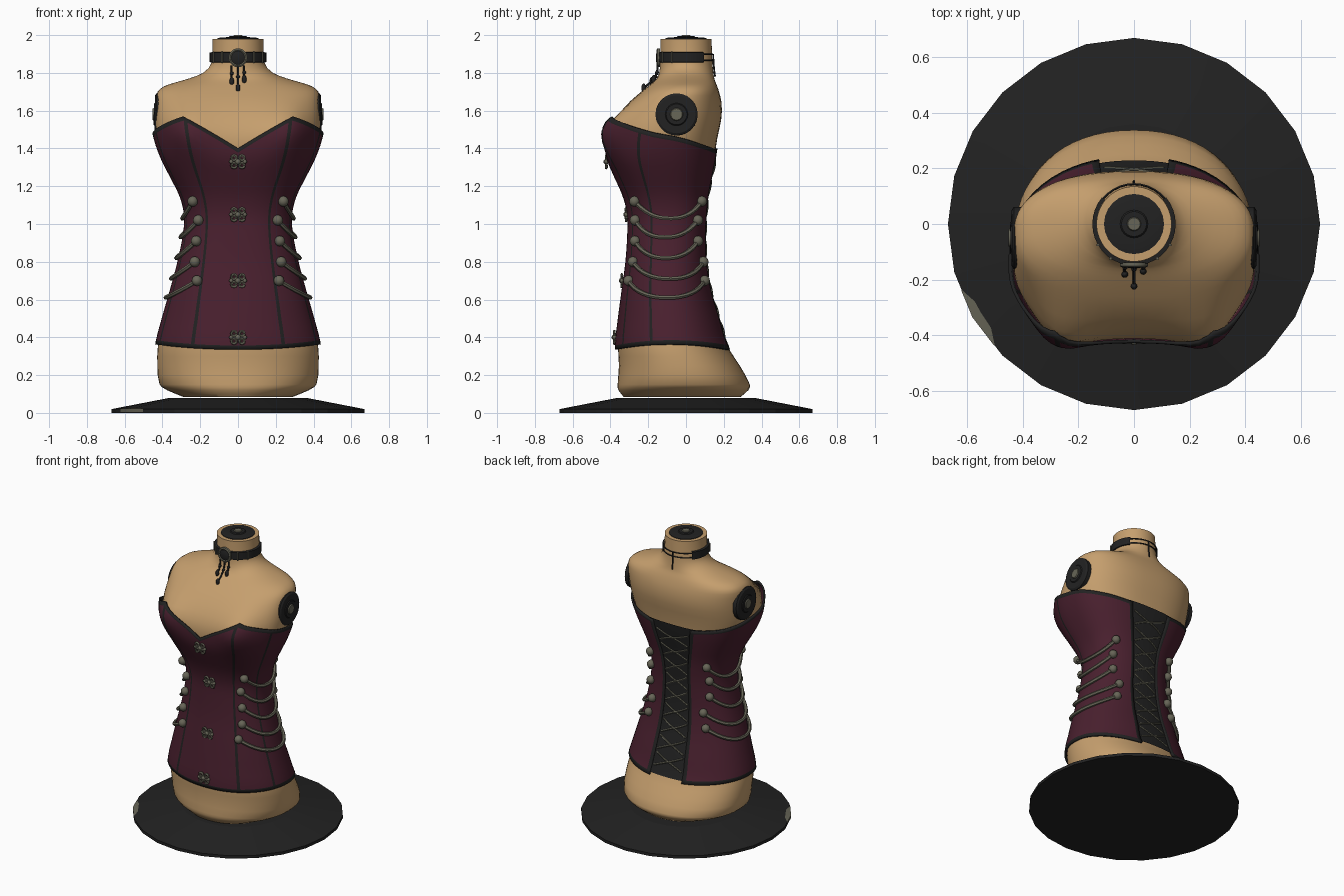
import bpy, bmesh, math
from mathutils import Vector, Matrix

if "Cube" in bpy.data.objects:
    bpy.data.objects.remove(bpy.data.objects["Cube"])

def material(name, rgb):
    m = bpy.data.materials.new(name)
    m.diffuse_color = (*rgb, 1)
    m.use_nodes = True
    m.node_tree.nodes["Principled BSDF"].inputs["Base Color"].default_value = m.diffuse_color
    return m

SKIN = material("tan_fabric", (0.56, 0.345, 0.155))
WINE = material("burgundy_satin", (0.068, 0.0145, 0.028))
BLACK = material("black_trim", (0.016, 0.016, 0.016))
METAL = material("aged_metal", (0.135, 0.13, 0.095))

# torso sections: height, half width, front y, back y
SECTIONS = [
    (0.085, .29, -.33, .29), (0.12, .375, -.358, .33), (0.15, .415, -.362, .338),
    (0.25, .427, -.355, .285), (0.36, .423, -.36, .215), (0.5, .388, -.345, .17),
    (0.65, .345, -.325, .125), (0.8, .305, -.305, .10), (0.95, .275, -.295, .095),
    (1.05, .27, -.295, .10), (1.15, .295, -.32, .11), (1.25, .345, -.365, .13),
    (1.35, .395, -.405, .15), (1.45, .43, -.41, .165), (1.52, .437, -.39, .18),
    (1.58, .437, -.355, .19), (1.65, .435, -.295, .187), (1.70, .425, -.237, .175),
    (1.73, .39, -.20, .165), (1.75, .33, -.175, .157), (1.77, .26, -.155, .15),
    (1.80, .185, -.142, .145), (1.85, .142, -.137, .14), (1.98, .135, -.135, .135)]

def section(z):
    """Smooth (hermite) interpolation of the section table."""
    S = SECTIONS
    z = min(max(z, S[0][0]), S[-1][0])
    i = next(k for k in range(len(S) - 1) if z <= S[k + 1][0])
    def slope(k, c):
        a, b = S[max(k - 1, 0)], S[min(k + 1, len(S) - 1)]
        return (b[c] - a[c]) / (b[0] - a[0])
    h = S[i + 1][0] - S[i][0]
    u = (z - S[i][0]) / h
    return [(2*u**3 - 3*u**2 + 1) * S[i][c] + (u**3 - 2*u**2 + u) * h * slope(i, c)
            + (3*u**2 - 2*u**3) * S[i + 1][c] + (u**3 - u**2) * h * slope(i + 1, c) for c in (1, 2, 3)]

def spow(v, p):
    return math.copysign(abs(v) ** p, v) if abs(v) > 1e-7 else 0.0

def ramp(z, lo, hi):
    return min(max((z - lo) / (hi - lo), 0), 1)

def surf(t, z, off=0.0):
    """Point on the torso; t is degrees from the front (0) round +x (90) to the back (180)."""
    a, yf, yb = section(z)
    p = 2 / (2.15 + .35 * ramp(z, .5, 1.3) - .5 * ramp(z, 1.7, 1.8))
    r = math.radians(t)
    ft = min(t, 360 - t) if t >= 0 else -t
    bust = .06 * math.exp(-((ft - 33) / 18) ** 2) * math.exp(-((z - 1.49) / .12) ** 2)
    return Vector(((a + off) * spow(math.sin(r), p),
                   (yf + yb) / 2 - ((yb - yf) / 2 + off) * spow(math.cos(r), p) - bust, z))

def finish(name, bm, mats, mirror=False, angle=40):
    me = bpy.data.meshes.new(name)
    bm.to_mesh(me)
    bm.free()
    for m in mats:
        me.materials.append(m)
    for p in me.polygons:
        p.use_smooth = True
    me.set_sharp_from_angle(angle=math.radians(angle))
    ob = bpy.data.objects.new(name, me)
    bpy.context.collection.objects.link(ob)
    if mirror:
        ob.modifiers.new("mirror", 'MIRROR')
    return ob

def grid(bm, rows, closed=False, mat=lambda i, j: 0):
    vs = [[bm.verts.new(p) for p in row] for row in rows]
    n = len(vs[0])
    for j in range(len(vs) - 1):
        for i in range(n if closed else n - 1):
            k = (i + 1) % n
            f = bm.faces.new((vs[j][i], vs[j][k], vs[j + 1][k], vs[j + 1][i]))
            f.material_index = mat(i, j)
    return vs

def tube(bm, pts, r, sides=6):
    rows = []
    for i, p in enumerate(pts):
        d = pts[min(i + 1, len(pts) - 1)] - pts[max(i - 1, 0)]
        q = d.to_track_quat('Z', 'Y')
        rows.append([p + q @ Vector((r * math.cos(k * math.tau / sides), r * math.sin(k * math.tau / sides), 0))
                     for k in range(sides)])
    vs = grid(bm, rows, True)
    bm.faces.new(vs[0][::-1])
    bm.faces.new(vs[-1])

def ball(bm, c, r, scale=(1, 1, 1)):
    bmesh.ops.create_uvsphere(bm, u_segments=12, v_segments=8, radius=r,
                              matrix=Matrix.Translation(c) @ Matrix.Diagonal((*scale, 1)))

def lathe(bm, profile, sides, place=Matrix(), mats=None):
    """Revolve (radius, height) points round local z."""
    rows = [[place @ Vector((r * math.cos(k * math.tau / sides), r * math.sin(k * math.tau / sides), h))
             for k in range(sides)] for r, h in profile]
    vs = grid(bm, rows, True, (lambda i, j: mats[j]) if mats else (lambda i, j: 0))
    bm.faces.new(vs[0][::-1])
    bm.faces.new(vs[-1]).material_index = mats[-1] if mats else 0

# stand, with a worn patch on its rim
bm = bmesh.new()
lathe(bm, [(.67, 0), (.67, .02), (.36, .08)], 24)
finish("stand_base", bm, [BLACK], angle=5)

def rim(t, inset, z):
    r = .672 * math.cos(math.radians(7.5)) / math.cos(math.radians((t % 15) - 7.5)) - inset
    return Vector((r * math.cos(math.radians(t)), r * math.sin(math.radians(t)), z))
bm = bmesh.new()
patch = [(201, .003), (206, .03), (210, .035), (216, .03), (221, .003)]
grid(bm, [[rim(t, 0, .004) for t, w in patch], [rim(t, 0, .022) for t, w in patch],
          [rim(t, w, .022 + w * .195) for t, w in patch]])
finish("stand_worn_patch", bm, [METAL])

# padded torso
bm = bmesh.new()
zs = [.085, .1, .12, .135, .15, .2, .25] + [.3 + .05 * k for k in range(28)] + [
    1.68, 1.7, 1.715, 1.73, 1.74, 1.75, 1.76, 1.77, 1.785, 1.8, 1.825, 1.85, 1.91, 1.98]
vs = grid(bm, [[surf(t * 6, z) for t in range(60)] for z in zs], True)
bm.faces.new(vs[0][::-1])
bm.faces.new(vs[-1])
finish("torso", bm, [SKIN])

# corset: right half with seams and edging, mirrored
def top_z(t):
    if t <= 33:
        return 1.40 + .17 * (math.sin(math.radians(t)) / math.sin(math.radians(33))) ** .8
    keys = [(33, 1.57), (60, 1.518), (90, 1.472), (130, 1.42), (166, 1.388)]
    for (a, za), (b, zb) in zip(keys, keys[1:]):
        if t <= b:
            return za + (zb - za) * (t - a) / (b - a)

def bottom_z(t):
    return .335 + .028 * math.sin(math.radians(t)) ** 2

cols = [0, 3, 7, 11, 15, 20, 25, 30, 33, 36, 41, 47, 53, 59, 64, 69, 72, 78, 84, 90, 97, 104, 111, 118,
        125, 132, 139, 146, 152, 157, 161.5, 165]
seams = {7, 15, 30}
N = 30
rows = []
for j in range(N + 1):
    row = []
    for t in cols:
        lo, hi = bottom_z(t), top_z(t)
        z = lo if j == 0 else hi if j == N else lo + .022 + (hi - lo - .044) * (j - 1) / (N - 2)
        row.append(surf(t, z, .016 + .016 * ramp(z, 1.46, 1.56)))
    rows.append(row)
bm = bmesh.new()
grid(bm, rows, False, lambda i, j: 1 if i in seams or j in (0, N - 1) else 0)
ob = finish("corset", bm, [WINE, BLACK], True, 60)
sol = ob.modifiers.new("thickness", 'SOLIDIFY')
sol.thickness, sol.offset = .012, -1

# back lacing panel and criss-cross laces
bm = bmesh.new()
grid(bm, [[surf(t, .35 + 1.05 * j / 24, .009) for t in range(160, 201, 4)] for j in range(25)])
finish("back_panel", bm, [BLACK])
bm = bmesh.new()
for k in range(9):
    z0 = .40 + k * .107
    for s in (-1, 1):
        tube(bm, [surf(180 + s * 13 * (u / 4 - 1), z0 + .085 * u / 8, .010) for u in range(9)], .006, 6)
finish("back_laces", bm, [METAL])

# draped side cords with round studs: height, front angle, back angle
bm = bmesh.new()
for z, t0, t1 in [(1.12, 47, 139), (1.02, 42, 133), (.91, 43, 135), (.80, 41, 146), (.70, 35, 144)]:
    pts = []
    for k in range(17):
        u = k / 16
        pts.append(surf(t0 + (t1 - t0) * u, z - .09 * (1 - (2 * u - 1) ** 2), .026))
    tube(bm, pts, .012)
    ball(bm, pts[0], .028)
    ball(bm, pts[-1], .028)
finish("side_cords", bm, [METAL], True)

# front clasps
bm = bmesh.new()
for z in (1.33, 1.05, .70, .40):
    c = surf(0, z, .022)
    for sx in (-1, 1):
        for sz in (-1, 1):
            o = c + Vector((sx * .021, 0, sz * .02))
            tube(bm, [o + Vector((.013 * math.cos(a * .7854), 0, .013 * math.sin(a * .7854))) for a in range(9)], .008, 5)
        ball(bm, c + Vector((sx * .036, 0, 0)), .011)
    ball(bm, c, .015)
finish("front_clasps", bm, [METAL])

# arm caps and neck cap
cap = [(.112, -.02), (.112, .006), (.10, .014), (.06, .014), (.055, .019), (.034, .019), (.03, .025)]
bm = bmesh.new()
lathe(bm, cap, 24, Matrix.Translation((.427, -.05, 1.58)) @ Matrix.Rotation(math.radians(89), 4, 'Y'),
      [0, 0, 0, 0, 0, 1, 1])
finish("arm_caps", bm, [BLACK, METAL], True, 30)
bm = bmesh.new()
lathe(bm, [(.108, 1.975), (.108, 1.984), (.09, 1.988), (.05, 1.989), (.045, 1.995), (.025, 1.995), (.022, 2.0)], 24,
      Matrix(), [0, 0, 0, 0, 0, 1, 1])
finish("neck_cap", bm, [BLACK, METAL], False, 30)

# choker band, rear ribbons
def ring(t, z, r=.149):
    a = math.radians(t)
    return Vector((r * math.sin(a), -r * math.cos(a), z))

bm = bmesh.new()
grid(bm, [[ring(t, z, r) for t in range(-130, 131, 10)]
          for z, r in ((1.855, .138), (1.857, .15), (1.908, .15), (1.91, .135))])
finish("choker_band", bm, [BLACK])
bm = bmesh.new()
for z in (1.868, 1.898):
    tube(bm, [ring(130 + 10 * k, z, .144) for k in range(11)], .004, 5)
tube(bm, [surf(180, 1.9 - .03 * k, .006) for k in range(5)], .005, 5)
finish("choker_ribbons", bm, [BLACK])

# choker medallion, side rings and hanging drops
face = Matrix.Translation((0, -.146, 1.88)) @ Matrix.Rotation(math.pi / 2, 4, 'X')
bm = bmesh.new()
lathe(bm, [(.05, -.008), (.05, .006), (.042, .01), (.036, .006), (.02, .012)], 20, face, [1, 1, 1, 0, 0])
finish("choker_medallion", bm, [BLACK, METAL], False, 30)
bm = bmesh.new()
for t in (34, 60):
    tube(bm, [ring(t, 1.853, .151), ring(t, 1.912, .151)], .005, 6)
finish("choker_sliders", bm, [METAL], True)
bm = bmesh.new()
for x, z in ((-.033, 1.755), (0, 1.72), (.033, 1.765)):
    def hang(h):
        return Vector((x, surf(0, h).y - .012, h))
    tube(bm, [hang(z + (1.84 - z) * k / 4) for k in range(5)], .006, 5)
    ball(bm, hang(z), .012, (1, 1, 2))
    ball(bm, hang((z + 1.84) / 2), .01)
finish("choker_drops", bm, [BLACK])
